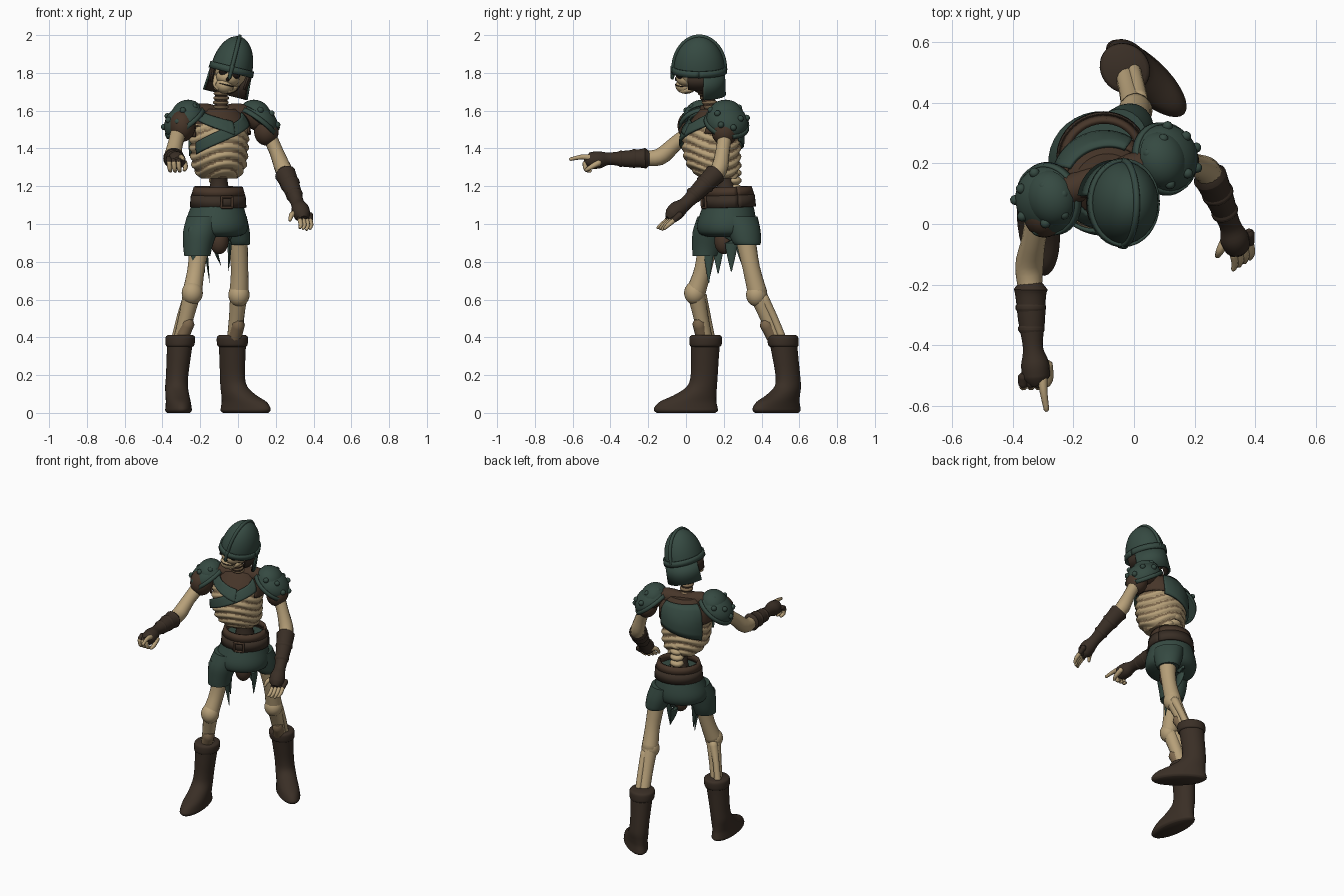
import bpy, bmesh, math
from mathutils import Vector, Matrix
from math import sin, cos, pi, radians as rad

if "Cube" in bpy.data.objects:
    bpy.data.objects.remove(bpy.data.objects["Cube"])


def material(name, c):
    m = bpy.data.materials.new(name)
    m.diffuse_color = (*c, 1)
    m.use_nodes = True
    m.node_tree.nodes["Principled BSDF"].inputs["Base Color"].default_value = m.diffuse_color
    return m


BONE = material("bone", (0.47, 0.35, 0.19))
OLD = material("old_bone", (0.21, 0.14, 0.075))
BROWN = material("dark_leather", (0.042, 0.028, 0.019))
HIDE = material("worn_hide", (0.062, 0.036, 0.022))
GREEN = material("green_plate", (0.036, 0.068, 0.054))
DARK = material("socket_black", (0.012, 0.008, 0.006))
I = Matrix.Identity(4)


def smooth(rows, k=4):
    """Catmull-Rom interpolation of a short table."""
    out = []
    for i in range(len(rows) - 1):
        p = [rows[max(0, min(len(rows) - 1, i + j))] for j in (-1, 0, 1, 2)]
        for s in range(k):
            t = s / k
            out.append([b + .5 * t * (c - a + t * (2*a - 5*b + 4*c - d + t * (3*(b - c) + d - a)))
                        for a, b, c, d in zip(*p)])
    return out + [list(rows[-1])]


def skin(name, rings, mats, closed=True, cap=True, rule=None, thick=0):
    """Mesh through rings of points; rule(centre) picks the material."""
    mats = mats if isinstance(mats, list) else [mats]
    n = len(rings[0])
    bm = bmesh.new()
    vs = [[bm.verts.new(p) for p in r] for r in rings]
    for a, b in zip(vs, vs[1:]):
        for i in range(n if closed else n - 1):
            j = (i + 1) % n
            bm.faces.new((a[i], a[j], b[j], b[i]))
    if closed and cap:
        bm.faces.new(vs[0][::-1])
        bm.faces.new(vs[-1])
    bmesh.ops.recalc_face_normals(bm, faces=bm.faces)
    for f in bm.faces:
        f.smooth = True
        if rule:
            f.material_index = rule(f.calc_center_median())
    me = bpy.data.meshes.new(name)
    bm.to_mesh(me)
    bm.free()
    me.set_sharp_from_angle(angle=rad(50))
    for m in mats:
        me.materials.append(m)
    ob = bpy.data.objects.new(name, me)
    bpy.context.collection.objects.link(ob)
    if thick:
        s = ob.modifiers.new("thickness", 'SOLIDIFY')
        s.thickness, s.offset = thick, 0
    return ob


def tube(name, pts, mat, n=14, M=I, flat=1):
    """Round-ended limb through points (x, y, z, radius)."""
    rows = smooth(pts)
    P = [Vector(r[:3]) for r in rows]
    R = [max(r[3], .002) for r in rows]
    d0, d1 = (P[0] - P[1]).normalized(), (P[-1] - P[-2]).normalized()
    P = [P[0] + d0 * R[0] * .6] + P + [P[-1] + d1 * R[-1] * .6]
    R = [R[0] * .5] + R + [R[-1] * .5]
    rings = []
    for i, p in enumerate(P):
        d = P[min(i + 1, len(P) - 1)] - P[max(i - 1, 0)]
        q = d.to_track_quat('Z', 'Y')
        rings.append([M @ (p + q @ Vector((R[i] * cos(a), R[i] * flat * sin(a), 0)))
                      for a in (2 * pi * k / n for k in range(n))])
    return skin(name, rings, mat)


def loft(name, rows, mat, n=32, yaw=19, rule=None):
    """Stacked ellipses (z, cx, cy, rx, ry)."""
    c, s = cos(rad(yaw)), sin(rad(yaw))
    rings = []
    for z, x, y, a, b in smooth(rows):
        rings.append([(x + a*cos(t)*c - b*sin(t)*s, y + a*cos(t)*s + b*sin(t)*c, z)
                      for t in (2 * pi * k / n for k in range(n))])
    return skin(name, rings, mat, rule=rule)


def ball(name, loc, r, mat, M=I, lo=-88, n=24):
    rings = []
    for k in range(15):
        f = rad(lo + (88 - lo) * k / 14)
        rings.append([M @ Vector((loc[0] + r[0]*cos(f)*cos(t), loc[1] + r[1]*cos(f)*sin(t),
                                  loc[2] + r[2]*sin(f))) for t in (2*pi*i/n for i in range(n))])
    return skin(name, rings, mat)


def band(name, M, r0, r1, z0, z1, a0, a1, mat, thick):
    """Curved plate from bottom radii r0 to top radii r1 between two angles."""
    rings = []
    for k in range(41):
        t = rad(a0 + (a1 - a0) * k / 40)
        rings.append([M @ Vector((r[0]*cos(t), r[1]*sin(t), z)) for r, z in ((r0, z0), (r1, z1))])
    return skin(name, rings, mat, closed=False, thick=thick)


# Ribcage: an oval body with rib ridges
YAW = Matrix.Rotation(rad(19), 3, 'Z')
CH = smooth([(1.24, -.10, .175, .10, .09), (1.30, -.10, .15, .14, .135), (1.39, -.10, .135, .152, .152),
             (1.48, -.10, .14, .155, .148), (1.55, -.10, .15, .145, .115), (1.61, -.10, .155, .09, .07)], 12)


def wave(t, z):
    return cos(2 * pi * (z - .03 * cos(2 * (t + pi / 2))) / .046)


def chest(t, z, off=0.0):
    r = min(CH, key=lambda q: abs(q[0] - z))
    v = YAW @ Vector(((r[3] + off) * cos(t), (r[4] + off) * sin(t), 0))
    return Vector((r[1] + v.x, r[2] + v.y, z))


rings = []
for row in CH:
    z = row[0]
    rings.append([chest(t, z, .006 * wave(t, z) if z < 1.52 else .004)
                  for t in (2 * pi * k / 72 for k in range(72))])


def rib_rule(c):
    v = YAW.inverted() @ Vector((c.x + .10, c.y - .145, 0))
    t = math.atan2(v.y, v.x)
    return 2 if c.z > 1.53 else (1 if wave(t, c.z) < -.6 else 0)


skin("ribcage", rings, [BONE, OLD, HIDE], rule=rib_rule)


def chest_plate(name, a0, a1, lo, hi, mat, off):
    """Cloth plate on the chest; lo and hi are (z at start, z at end)."""
    rr = []
    for k in range(25):
        u = k / 24
        t = rad(a0 + (a1 - a0) * u)
        l, h = (p[0] + (p[1] - p[0]) * u for p in (lo, hi))
        rr.append([chest(t, l + (h - l) * j / 6, off) for j in range(7)])
    skin(name, rr, mat, closed=False, thick=.012)


chest_plate("front_sash", -155, -35, (1.37, 1.52), (1.43, 1.59), GREEN, .014)
chest_plate("collar_strap", -160, -80, (1.56, 1.47), (1.60, 1.54), GREEN, .018)
chest_plate("back_plate", 40, 140, (1.44, 1.36), (1.59, 1.59), GREEN, .014)
chest_plate("side_hide", -35, 40, (1.48, 1.46), (1.58, 1.58), HIDE, .008)
chest_plate("arm_side_hide", 140, 200, (1.46, 1.46), (1.58, 1.58), HIDE, .008)
tube("shoulder_yoke", [(-.29, .08, 1.55, .06), (-.19, .12, 1.59, .05), (-.10, .16, 1.575, .05),
                       (0, .185, 1.59, .05), (.11, .215, 1.55, .06)], HIDE)

# Neck and lower spine
for k in range(6):
    u = k / 5
    ball(f"neck_bone_{k}", (-.085 - .01*u, .095 + .05*u, 1.715 - .12*u), (.042, .042, .016), OLD, n=16)
tube("neck_core", [(-.085, .09, 1.73, .033), (-.095, .15, 1.57, .036)], HIDE)
tube("waist_core", [(-.10, .20, 1.29, .055), (-.10, .205, 1.23, .045), (-.10, .215, 1.15, .06)], BROWN)
for k in range(5):
    ball(f"spine_bone_{k}", (-.11, .255, 1.15 + .04*k), (.045, .04, .024), BONE, n=16)

# Head, built upright in its own frame and then leaned
H = Matrix.Translation((-.035, .07, 1.815)) @ Matrix.Rotation(rad(14), 4, 'Y')
ball("helmet_dome", (0, 0, 0), (.11, .136, .183), GREEN, H, lo=-5, n=32)
tube("helmet_ridge", [(0, -.138*cos(t), .183*sin(t), .011) for t in (pi*k/10 for k in range(11))], GREEN, 8, H)
band("helmet_rim", H, (.115, .141), (.113, .139), -.015, .02, 0, 360, GREEN, .012)
tube("nose_guard", [(0, -.14, .02, .013), (0, -.142, -.045, .009)], GREEN, 8, H)
band("neck_guard", H, (.118, .135), (.108, .13), -.135, 0, 10, 170, GREEN, .012)
band("neck_guard_lining", H, (.110, .127), (.10, .122), -.133, 0, 8, 172, BROWN, .006)
for s, a in ((1, -28), (-1, 170)):
    band("cheek_guard", H, (.10, .12), (.108, .13), -.085, 0, a, a + 38, BROWN, .012)
ball("skull", (0, .0, -.01), (.085, .112, .09), BONE, H)
ball("hood_hide", (-.005, .02, -.06), (.072, .07, .07), HIDE, H)
ball("cheeks", (-.008, -.062, -.045), (.064, .062, .045), BONE, H)
ball("jaw", (-.015, -.07, -.09), (.048, .056, .042), BONE, H)
ball("mouth_gap", (-.013, -.073, -.083), (.047, .056, .007), DARK, H)
ball("nose_hole", (-.006, -.115, -.05), (.011, .014, .014), DARK, H, n=12)
for s in (-1, 1):
    ball("eye_socket", (s*.034 - .005, -.1, -.022), (.023, .022, .018), DARK, H, n=16)
    tube("jaw_branch", [(s*.06 - .008, -.015, -.04, .014), (s*.05 - .014, -.03, -.09, .016),
                        (s*.025 - .015, -.09, -.11, .016)], BONE, 10, H)

# Shoulder pads with studs, over hide sleeves
for s, c, nm in ((-1, (-.285, .08, 1.54), "right"), (1, (.105, .217, 1.54), "left")):
    P = Matrix.Translation(c) @ Matrix.Rotation(rad(19), 4, 'Z') @ Matrix.Rotation(rad(38*s), 4, 'Y')
    ball(nm + "_shoulder_pad", (0, 0, 0), (.115, .112, .088), GREEN, P, lo=-8)
    band(nm + "_pad_rim", P, (.12, .117), (.116, .113), -.018, .006, 0, 360, GREEN, .012)
    ball(nm + "_pad_top_plate", (-.035*s, 0, .02), (.085, .095, .078), GREEN, P, lo=0)
    for k in range(9):
        t, f = 2*pi*k/9, rad(28 + 22*(k % 2))
        ball(nm + "_pad_stud", (.115*cos(f)*cos(t), .112*cos(f)*sin(t), .088*sin(f)), (.017,)*3, GREEN, P, n=10)
ball("right_sleeve", (-.295, .035, 1.52), (.07, .08, .085), HIDE)
ball("left_sleeve", (.15, .205, 1.49), (.065, .07, .075), HIDE)

# Arm bones
tube("right_upper_arm", [(-.31, .05, 1.50, .045), (-.33, -.05, 1.43, .04), (-.345, -.14, 1.355, .046),
                         (-.34, -.24, 1.35, .036)], BONE)
tube("left_upper_arm", [(.15, .21, 1.50, .04), (.20, .195, 1.39, .037), (.24, .175, 1.29, .045),
                        (.265, .13, 1.24, .038)], BONE)

# Gauntlets
tube("right_gauntlet", [(-.34, -.215, 1.348, .056), (-.34, -.24, 1.347, .05), (-.337, -.32, 1.345, .044),
                        (-.333, -.405, 1.346, .033), (-.326, -.46, 1.34, .046), (-.322, -.505, 1.335, .045)], BROWN, 18)
tube("left_gauntlet", [(.25, .155, 1.265, .057), (.26, .135, 1.245, .053), (.288, .07, 1.18, .045),
                       (.315, .0, 1.11, .035), (.33, -.045, 1.075, .047), (.34, -.075, 1.045, .043)], BROWN, 18)
for p, q in (((-.34, -.27, 1.347, .051), (-.34, -.28, 1.347, .051)), ((-.338, -.34, 1.345, .044), (-.338, -.35, 1.345, .044)),
             ((.274, .105, 1.215, .053), (.277, .098, 1.208, .053)), ((.297, .045, 1.157, .045), (.3, .038, 1.15, .045))):
    tube("gauntlet_strap", [p, q], BROWN, 18)

# Pointing hand: one straight finger, three curled, a thumb
tube("index_finger", [(-.302, -.50, 1.35, .018), (-.298, -.55, 1.355, .013), (-.288, -.612, 1.343, .009)], BONE, 8)
for k in range(3):
    x = -.365 + .025 * k
    tube("curled_knuckle", [(x, -.50, 1.345, .017), (x, -.53, 1.33, .016)], BROWN, 8)
    tube("curled_finger", [(x, -.535, 1.325, .013), (x + .004, -.53, 1.29, .012), (x + .008, -.505, 1.28, .009)], BONE, 8)
tube("right_thumb", [(-.285, -.46, 1.325, .017), (-.278, -.505, 1.30, .013), (-.285, -.53, 1.285, .009)], BONE, 8)

# Open hand
for k in range(4):
    x, y = .325 + .018 * k, -.085 + .012 * k
    tube("open_knuckle", [(x, y + .02, 1.05, .018), (x + .003, y - .015, 1.02, .014)], BROWN, 8)
    tube("open_finger", [(x + .003, y - .015, 1.02, .013), (x + .008, y - .045, .995, .012),
                         (x + .002, y - .065, .97 + .005 * abs(k - 2), .008)], BONE, 8)
tube("left_thumb", [(.31, -.04, 1.06, .019), (.285, -.085, 1.05, .014), (.275, -.105, 1.02, .009)], BONE, 8)

# Belt, waistband and ragged shorts
B = Matrix.Translation((-.105, .228, 1.12)) @ Matrix.Rotation(rad(19), 4, 'Z') @ Matrix.Rotation(rad(2), 4, 'X')
band("belt", B, (.142, .132), (.137, .127), -.032, .032, 0, 360, BROWN, .018)
band("waistband", B, (.135, .125), (.122, .112), .03, .075, 0, 360, HIDE, .018)
for x0, z0, x1, z1 in ((-.03, -.028, .03, -.028), (-.03, .028, .03, .028), (-.03, -.028, -.03, .028), (.03, -.028, .03, .028)):
    tube("buckle", [(x0, -.142, z0, .007), (x1, -.142, z1, .007)], HIDE, 8, B)
loft("shorts_hips", [(1.15, -.105, .225, .122, .115), (1.08, -.11, .222, .145, .138), (1.0, -.115, .215, .168, .155),
                     (.95, -.115, .212, .155, .14), (.93, -.115, .212, .10, .09)], GREEN)
loft("right_shorts_leg", [(1.04, -.18, .16, .09, .10), (.96, -.20, .13, .09, .095), (.88, -.213, .115, .077, .083),
                          (.83, -.215, .105, .069, .07)], GREEN, 24)
loft("left_shorts_leg", [(1.04, -.04, .28, .085, .10), (.97, -.02, .305, .08, .09), (.91, -.005, .32, .069, .078),
                         (.89, -.002, .325, .062, .068)], GREEN, 24)
for x, y, z, dx, w in ((-.15, .12, .69, .02, .035), (-.175, .17, .74, .01, .035), (-.05, .24, .75, -.005, .035),
                       (-.09, .30, .78, .03, .04), (-.235, .06, .80, 0, .03)):
    tube("cloth_strip", [(x - dx, y, .97, w), (x - dx, y, .87, w * .85), (x, y, z, .003)], GREEN, 10, flat=.35)
ball("loin_hide", (-.10, .20, .91), (.05, .05, .07), HIDE)

# Legs: thigh, knee, two shin bones
legs = {"right": ((-.20, .12, .92), (-.222, .09, .76), (-.242, .052, .64), (-.305, .105, .38), (-.05, .0)),
        "left": ((-.005, .31, .95), (.008, .345, .77), (.005, .38, .63), (-.022, .485, .38), (.035, .01))}
for nm, (a, b, k, e, o) in legs.items():
    tube(nm + "_thigh", [(*a, .055), (*b, .046), (*k, .052)], BONE, 16)
    ball(nm + "_knee", (k[0], k[1] - .006, k[2] - .005), (.056, .056, .062), BONE)
    mid = [(p + q) / 2 for p, q in zip(k, e)]
    tube(nm + "_shin", [(*k, .048), (*mid, .04), (*e, .038)], BONE)
    tube(nm + "_thin_shin", [(k[0] + o[0]*.4, k[1] + .03, k[2] - .02, .028), (mid[0] + o[0]*.6, mid[1] + .032, mid[2], .021),
                             (e[0] + o[0]*.6, e[1] + .03, e[2], .022)], BONE, 10)
    tube(nm + "_shin_patch", [(mid[0] + .012, mid[1] - .012, mid[2] - .03, .034), (e[0], e[1] - .012, e[2], .036)], OLD, 12)

# Boots: foot centre, facing direction, and shaft top
for nm, (cx, cy), (dx, dy), (tx, ty) in (("right", (-.315, .0), (.12, -.993), (-.305, .105)),
                                         ("left", (.04, .48), (.73, -.69), (-.03, .512))):
    yaw = math.degrees(math.atan2(dy, dx))
    ax, ay = cx - .095*dx, cy - .095*dy
    mix = lambda u: (ax + (tx - ax)*u, ay + (ty - ay)*u)
    at = lambda f: (cx + f*dx, cy + f*dy)
    loft(nm + "_boot", [(.0, *at(0), .155, .058), (.012, *at(0), .17, .068), (.03, *at(0), .168, .067),
                        (.06, *at(-.012), .15, .064), (.095, *at(-.05), .112, .062), (.14, *at(-.085), .08, .06),
                        (.20, *mix(.2), .072, .059), (.30, *mix(.6), .074, .064), (.37, *mix(.9), .077, .068)],
         BROWN, 32, yaw)
    loft(nm + "_boot_cuff", [(.35, *mix(.85), .075, .067), (.36, *mix(.9), .085, .076), (.40, *mix(1), .086, .078),
                             (.412, *mix(1), .074, .066)], BROWN, 32, yaw)
